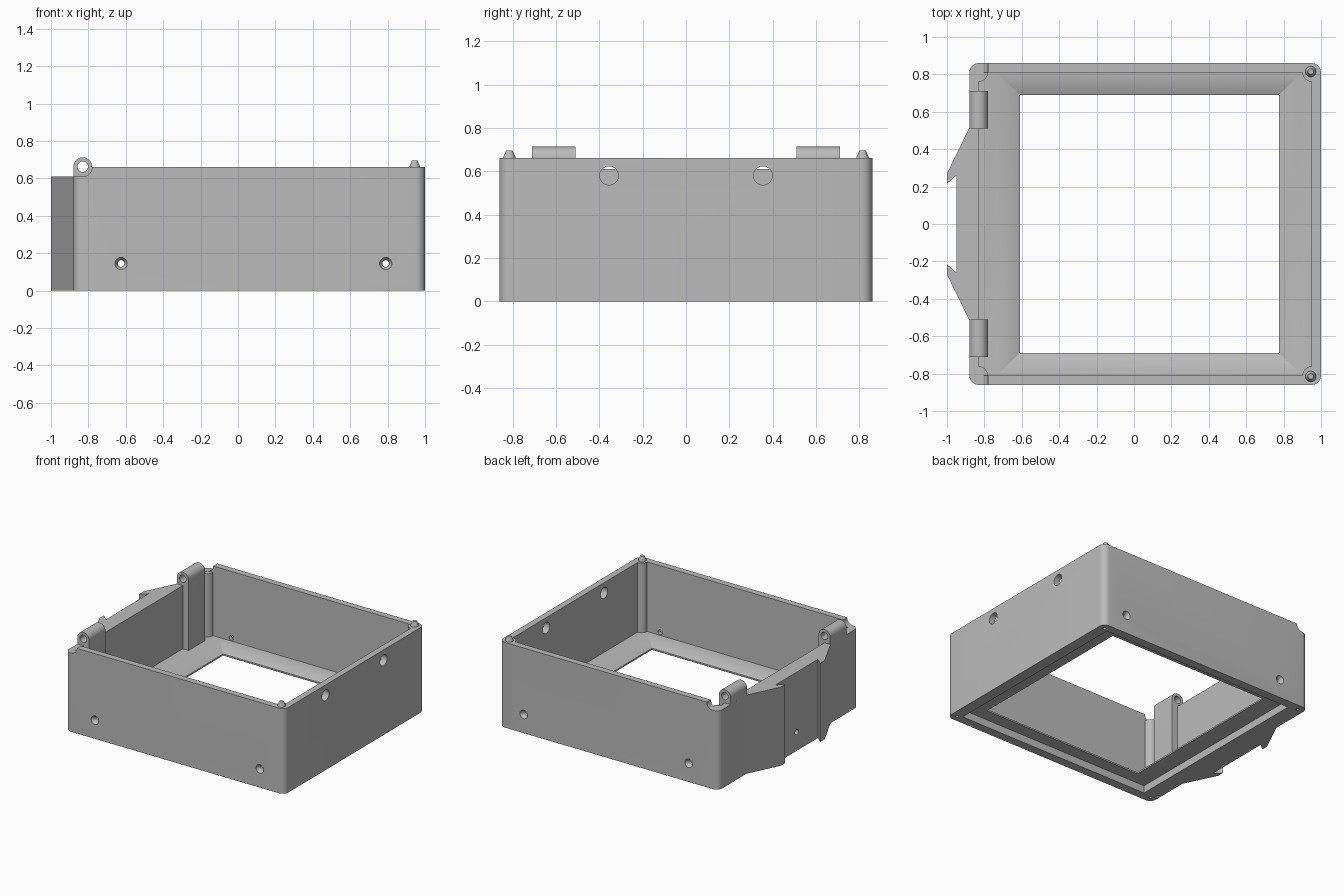
import bpy, bmesh
from math import cos, sin, pi, radians

cube = bpy.data.objects.get("Cube")
if cube:
    bpy.data.objects.remove(cube, do_unlink=True)

grey = bpy.data.materials.new("plain_grey")
grey.use_nodes = True
grey.diffuse_color = (0.5, 0.5, 0.5, 1)
grey.node_tree.nodes["Principled BSDF"].inputs["Base Color"].default_value = (0.5, 0.5, 0.5, 1)


def arc(cx, cy, r, start, end, n=8):
    angles = [radians(start + (end - start) * i / n) for i in range(n + 1)]
    return [(cx + r * cos(a), cy + r * sin(a)) for a in angles]


def circle(cx, cy, r, n=32):
    return arc(cx, cy, r, 0, 360, n)[:-1]


def rect(x0, x1, y0, y1):
    return [(x0, y0), (x1, y0), (x1, y1), (x0, y1)]


def loft(name, rings, axis="z"):
    """Closed solid through (outline, position) rings along an axis."""
    place = {"z": lambda a, b, t: (a, b, t),
             "y": lambda a, b, t: (a, t, b),
             "x": lambda a, b, t: (t, a, b)}[axis]
    bm = bmesh.new()
    loops = [[bm.verts.new(place(a, b, t)) for a, b in pts] for pts, t in rings]
    n = len(loops[0])
    for low, high in zip(loops, loops[1:]):
        for i in range(n):
            j = (i + 1) % n
            bm.faces.new((low[i], low[j], high[j], high[i]))
    bm.faces.new(loops[0][::-1])
    bm.faces.new(loops[-1])
    bmesh.ops.recalc_face_normals(bm, faces=bm.faces)
    mesh = bpy.data.meshes.new(name)
    bm.to_mesh(mesh)
    bm.free()
    mesh.materials.append(grey)
    obj = bpy.data.objects.new(name, mesh)
    bpy.context.collection.objects.link(obj)
    return obj


def activate(obj):
    bpy.ops.object.select_all(action="DESELECT")
    obj.select_set(True)
    bpy.context.view_layer.objects.active = obj


def cut(target, *rings, axis="z"):
    tool = loft("cutter", rings, axis)
    tool.hide_render = True
    mod = target.modifiers.new("cut", "BOOLEAN")
    mod.operation = "DIFFERENCE"
    mod.solver = "EXACT"
    mod.object = tool
    activate(target)
    bpy.ops.object.modifier_apply(modifier=mod.name)
    bpy.data.objects.remove(tool, do_unlink=True)


def smooth(obj):
    activate(obj)
    bpy.ops.object.shade_smooth_by_angle(angle=radians(30))


LEFT, RIGHT, DEPTH, TOP, WALL = -0.88, 1.0, 0.86, 0.66, 0.05
HINGE_X, LOW = LEFT + WALL, TOP - 0.05
COL_Y = DEPTH - WALL

# Housing outline: rounded box with the barbed latch on one side
latch = [(LEFT, 0.515), (-1, 0.27), (-1, 0.215), (-0.95, 0.26)]
outline = (arc(RIGHT - WALL, -COL_Y, WALL, -90, 0) + arc(RIGHT - WALL, COL_Y, WALL, 0, 90)
           + arc(HINGE_X, COL_Y, WALL, 90, 180)
           + latch + [(x, -y) for x, y in reversed(latch)]
           + arc(HINGE_X, -COL_Y, WALL, 180, 270))
housing = loft("housing", [(outline, 0), (outline, TOP)])

# Cavity, sloped window surround and window opening
window = rect(-0.61, 0.775, -0.69, 0.69)
slope = rect(-0.73, 0.895, -0.805, 0.805)
cavity = rect(HINGE_X, RIGHT - WALL, -COL_Y, COL_Y)
cut(housing, (window, -0.1), (window, 0.07), (slope, 0.12), (cavity, 0.12), (cavity, 1))

# Panel recess underneath
recess = rect(-0.755, 0.915, -0.79, 0.79)
cut(housing, (recess, -0.1), (recess, 0.058))

# Lowered hinge side with a rounded scoop
scoop = arc(HINGE_X, TOP, WALL, -90, 0) + [(HINGE_X + WALL, 1), (-1.2, 1), (-1.2, LOW)]
cut(housing, (scoop, -1), (scoop, 1), axis="y")

# Countersunk holes in front and back walls
for x in (-0.625, 0.79):
    for s in (-1, 1):
        big, small = circle(x, 0.145, 0.033), circle(x, 0.145, 0.018)
        cut(housing, (big, s * 0.9), (big, s * DEPTH), (small, s * 0.835),
            (small, s * 0.7), axis="y")

# Large side holes and the latch hole
for y in (-0.355, 0.355):
    hole = circle(y, 0.58, 0.043)
    cut(housing, (hole, 0.85), (hole, 1.1), axis="x")
hole = circle(0, 0.145, 0.02)
cut(housing, (hole, -1.1), (hole, -0.78), axis="x")

# Small screw holes under the corners
for x in (HINGE_X, RIGHT - WALL):
    for y in (-COL_Y, COL_Y):
        hole = circle(x, y, 0.012, 16)
        cut(housing, (hole, -0.1), (hole, 0.09))
smooth(housing)

for side, s in (("front", -1), ("back", 1)):
    # Corner columns
    for end, x, top in (("left", RIGHT - WALL, TOP), ("right", HINGE_X, LOW)):
        ring = circle(x, s * COL_Y, 0.049)
        smooth(loft(f"{side}_{end}_column", [(ring, 0.1), (ring, top - 0.001)]))

    # Tapered locating pegs
    px, py = 0.945, s * 0.815
    smooth(loft(f"{side}_peg", [(circle(px, py, 0.03), TOP - 0.01),
                                (circle(px, py, 0.028), TOP + 0.005),
                                (circle(px, py, 0.015), TOP + 0.035)]))

    # Hinge knuckles on posts
    shape = arc(HINGE_X, TOP + 0.003, 0.05, 0, 180, 20)
    shape = shape + [(LEFT + 0.001, 0.1), (HINGE_X + WALL, 0.1)]
    hinge = loft(f"{side}_hinge", [(shape, s * 0.51), (shape, s * 0.71)], "y")
    pin = circle(HINGE_X, TOP + 0.003, 0.028)
    cut(hinge, (pin, s * 0.4), (pin, s * 0.8), axis="y")
    smooth(hinge)
